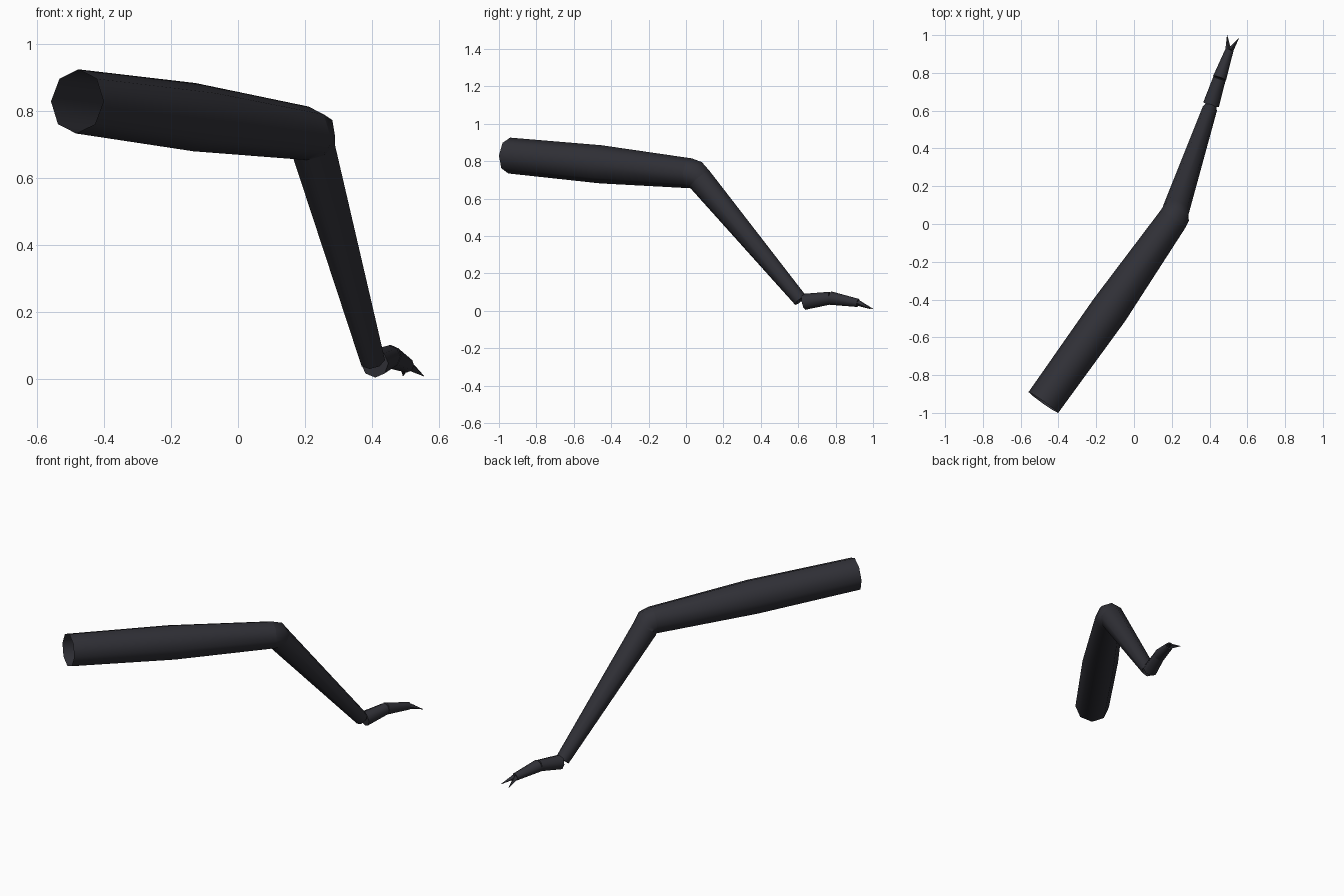
import bpy
import bmesh
from math import cos, sin, pi, radians
from mathutils import Vector

cube = bpy.data.objects.get("Cube")
if cube:
    bpy.data.objects.remove(cube, do_unlink=True)

# Single dark shell colour
shell = bpy.data.materials.new("dark_shell")
shell.use_nodes = True
COLOR = (0.03, 0.03, 0.038, 1)
shell.diffuse_color = COLOR
shell.node_tree.nodes["Principled BSDF"].inputs["Base Color"].default_value = COLOR

SIDES = 8
Z = Vector((0, 0, 1))


def frame(direction):
    """Sideways and upward axes of a cross-section."""
    d = direction.normalized()
    side = d.cross(Z).normalized()
    return side, side.cross(d)


def tube(name, rings, cap_start=True, cap_end=True, sides=SIDES):
    """Loft rings of (centre, direction, radius) into one tube."""
    bm = bmesh.new()
    loops = []
    for centre, direction, radius in rings:
        side, up = frame(direction)
        loops.append([bm.verts.new(centre + radius * (side * sin(2 * pi * k / sides)
                                                      + up * cos(2 * pi * k / sides)))
                      for k in range(sides)])
    for a, b in zip(loops, loops[1:]):
        for k in range(sides):
            n = (k + 1) % sides
            bm.faces.new((a[k], a[n], b[n], b[k]))
    if cap_start:
        bm.faces.new(loops[0])
    if cap_end:
        bm.faces.new(loops[-1])
    bmesh.ops.remove_doubles(bm, verts=bm.verts, dist=0.0005)
    bmesh.ops.recalc_face_normals(bm, faces=bm.faces)
    mesh = bpy.data.meshes.new(name)
    bm.to_mesh(mesh)
    bm.free()
    mesh.materials.append(shell)
    obj = bpy.data.objects.new(name, mesh)
    bpy.context.collection.objects.link(obj)
    bpy.ops.object.select_all(action="DESELECT")
    obj.select_set(True)
    bpy.context.view_layer.objects.active = obj
    bpy.ops.object.shade_smooth_by_angle(angle=radians(50))
    return obj


# Joint positions
hip = Vector((-0.48, -0.945, 0.83))
thigh_mid = Vector((-0.13, -0.455, 0.783))
knee_pivot = Vector((0.205, 0.024, 0.655))
ankle = Vector((0.402, 0.612, 0.057))

thigh_dir = Vector((0.575, 0.815, -0.06)).normalized()
shin_dir = Vector((0.208, 0.628, -0.75)).normalized()


def knee_ring(direction, radius):
    """Ring hinged on the shared point under the knee."""
    return knee_pivot + frame(direction)[1] * radius, direction, radius


# Upper leg, open at the hip
thigh_end = knee_ring(thigh_dir, 0.08)
tube("upper_leg", [(hip, thigh_dir, 0.096), (thigh_mid, thigh_dir, 0.102), thigh_end],
     cap_start=False, cap_end=False)

# Knee bend
shin_start = knee_ring(shin_dir, 0.071)
tube("knee", [thigh_end, knee_ring(thigh_dir + shin_dir, 0.078), shin_start],
     cap_start=False, cap_end=False)

# Lower leg
tube("lower_leg", [shin_start, (ankle, shin_dir, 0.039)], cap_start=False)

# Two foot segments
foot_start = Vector((0.408, 0.632, 0.048))
foot_mid = Vector((0.453, 0.772, 0.068))
foot_end = Vector((0.505, 0.92, 0.042))
back_dir, front_dir = foot_mid - foot_start, foot_end - foot_mid
tube("foot_back", [(foot_start, back_dir, 0.043), (foot_mid, back_dir, 0.034)])
tube("foot_front", [(foot_mid, front_dir, 0.036), (foot_end, front_dir, 0.022)])

# Pair of claws
for name, tip in (("right_claw", (0.493, 1.0, 0.01)), ("left_claw", (0.555, 0.985, 0.01))):
    tip = Vector(tip)
    base = foot_end + Vector((0.006 if tip.x > foot_end.x else -0.006, 0, 0))
    tube(name, [(base, tip - base, 0.016), (tip, tip - base, 0.001)], sides=4)
